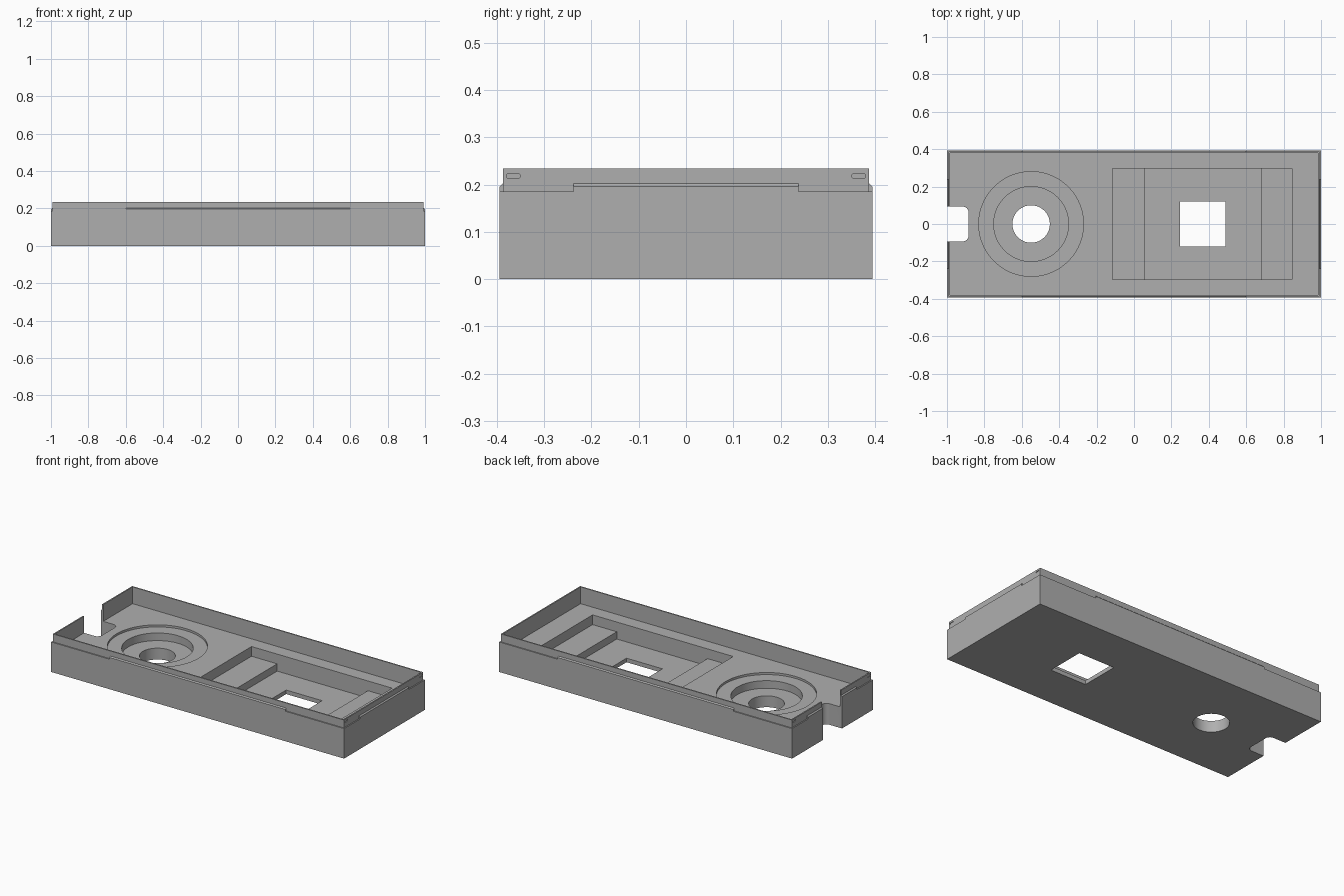
import bpy, bmesh, math
from mathutils import Vector

cube = bpy.data.objects.get("Cube")
if cube:
    bpy.data.objects.remove(cube, do_unlink=True)

grey = bpy.data.materials.new("plain grey")
grey.use_nodes = True
colour = (0.43, 0.43, 0.43, 1)
grey.diffuse_color = colour
grey.node_tree.nodes["Principled BSDF"].inputs["Base Color"].default_value = colour

HALF_Y, SHOULDER, RIM = 0.394, 0.185, 0.2335
FLOOR, LEDGE, WELL = 0.13, 0.07, 0.025
ABOVE, BELOW = 0.4, -0.1


def prism(name, points, direction):
    """Extrude a closed outline of 3D points along a direction."""
    bm = bmesh.new()
    face = bm.faces.new([bm.verts.new(p) for p in points])
    grown = bmesh.ops.extrude_face_region(bm, geom=[face])
    verts = [v for v in grown["geom"] if isinstance(v, bmesh.types.BMVert)]
    bmesh.ops.translate(bm, verts=verts, vec=Vector(direction))
    bmesh.ops.recalc_face_normals(bm, faces=bm.faces)
    mesh = bpy.data.meshes.new(name)
    bm.to_mesh(mesh)
    bm.free()
    mesh.materials.append(grey)
    obj = bpy.data.objects.new(name, mesh)
    bpy.context.collection.objects.link(obj)
    return obj


def block(name, x0, x1, y0, y1, z0, z1):
    outline = [(x0, y0, z0), (x1, y0, z0), (x1, y1, z0), (x0, y1, z0)]
    return prism(name, outline, (0, 0, z1 - z0))


def disc(name, x, radius, z0, z1, sides=96):
    ring = [2 * math.pi * i / sides for i in range(sides)]
    outline = [(x + radius * math.cos(a), radius * math.sin(a), z0) for a in ring]
    return prism(name, outline, (0, 0, z1 - z0))


def rounded(cx, cy, hx, hy, r, steps=8):
    """2D rounded rectangle outline."""
    pts = []
    for q, (sx, sy) in enumerate([(1, 1), (-1, 1), (-1, -1), (1, -1)]):
        for i in range(steps + 1):
            a = math.pi / 2 * (q + i / steps)
            pts.append((cx + sx * (hx - r) + r * math.cos(a),
                        cy + sy * (hy - r) + r * math.sin(a)))
    return pts


def combine(target, tool, operation):
    mod = target.modifiers.new(operation, "BOOLEAN")
    mod.operation, mod.solver, mod.object = operation, "EXACT", tool
    bpy.context.view_layer.objects.active = target
    bpy.ops.object.modifier_apply(modifier=mod.name)
    bpy.data.objects.remove(tool, do_unlink=True)


# Outer case with its inset lip
tray = block("tray", -1, 1, -HALF_Y, HALF_Y, 0, SHOULDER)
combine(tray, block("lip", -0.993, 0.993, -0.387, 0.387, 0.1, RIM), "UNION")


# Raised shoulder strips with sloping tops, along the sides and the ends
def strip_profile(half):
    inner = half - 0.01
    return [(-half, 0.1), (half, 0.1), (half, 0.196),
            (inner, 0.205), (-inner, 0.205), (-half, 0.196)]


side_strips = prism("side_strips", [(-0.6, y, z) for y, z in strip_profile(HALF_Y)], (1.2, 0, 0))
end_strips = prism("end_strips", [(x, -0.238, z) for x, z in strip_profile(1)], (0, 0.476, 0))
combine(tray, side_strips, "UNION")
combine(tray, end_strips, "UNION")

# Main cavity, round stepped seat, rectangular stepped pocket, window
cutters = [
    block("cavity", -0.985, 0.985, -0.379, 0.379, FLOOR, ABOVE),
    disc("seat_ring", -0.55, 0.28, 0.117, ABOVE),
    disc("seat_bore", -0.55, 0.2, LEDGE, ABOVE),
    disc("seat_hole", -0.55, 0.1, BELOW, ABOVE),
    block("pocket", -0.115, 0.845, -0.296, 0.296, LEDGE, ABOVE),
    block("pocket_well", 0.06, 0.68, -0.296, 0.296, WELL, ABOVE),
    block("window", 0.245, 0.49, -0.12, 0.12, BELOW, ABOVE),
]
# Cable notch through the right end
notch = rounded(-1.0, 0, 0.115, 0.093, 0.03)
cutters.append(prism("notch", [(x, y, BELOW) for x, y in notch], (0, 0, ABOVE - BELOW)))
# Shallow catch slots near the lip corners
for sx in (-1, 1):
    for sy in (-1, 1):
        slot = rounded(sy * 0.365, 0.218, 0.015, 0.0045, 0.004, 4)
        cutters.append(prism("slot", [(sx * 0.989, y, z) for y, z in slot], (sx * 0.02, 0, 0)))
for cutter in cutters:
    combine(tray, cutter, "DIFFERENCE")

bpy.ops.object.select_all(action="DESELECT")
tray.select_set(True)
bpy.context.view_layer.objects.active = tray
bpy.ops.object.shade_smooth_by_angle(angle=math.radians(30))
